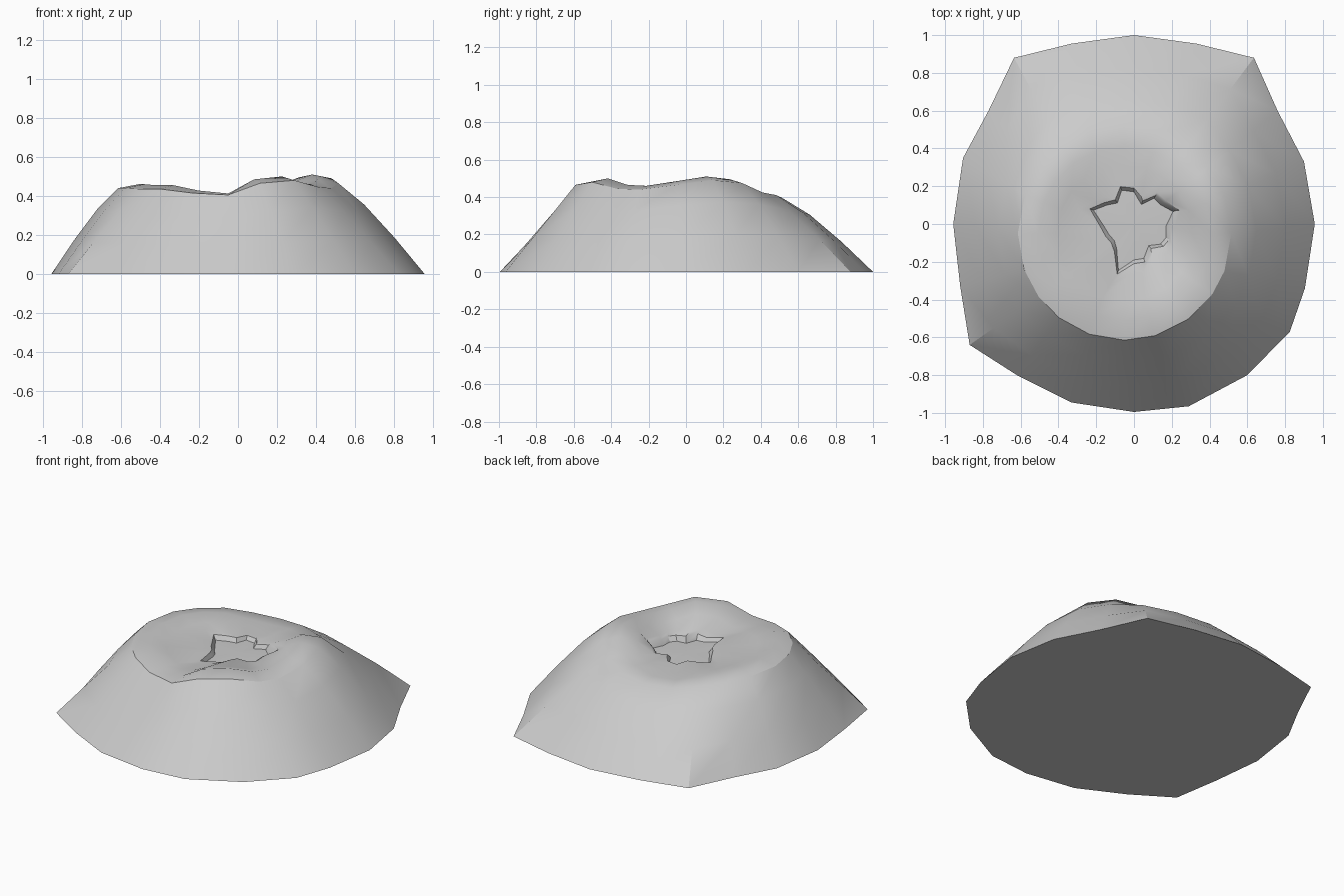
import bpy, bmesh, math
from mathutils import Vector

if "Cube" in bpy.data.objects:
    bpy.data.objects.remove(bpy.data.objects["Cube"])

# Per spoke: foot x, foot y, rim height, jagged vent radius
SPOKES = [
    (.957, 0, .465, .19), (.90, .33, .49, .24), (.76, .60, .475, .20), (.635, .88, .425, .20),
    (.33, .955, .41, .14), (0, 1.0, .395, .20), (-.33, .955, .40, .22), (-.635, .88, .42, .17),
    (-.77, .60, .43, .20), (-.905, .35, .44, .25), (-.957, 0, .44, .18), (-.92, -.33, .44, .16),
    (-.87, -.64, .435, .15), (-.62, -.80, .435, .17), (-.33, -.945, .415, .27), (0, -.995, .405, .20),
    (.29, -.965, .465, .20), (.60, -.80, .48, .15), (.825, -.57, .445, .19), (.905, -.34, .44, .20),
]
CENTRE = Vector((-.05, -.05, 0))
VENT = Vector((0, -.01, 0))


def make_object(name, bm):
    bmesh.ops.recalc_face_normals(bm, faces=bm.faces)
    mesh = bpy.data.meshes.new(name)
    bm.to_mesh(mesh)
    bm.free()
    ob = bpy.data.objects.new(name, mesh)
    bpy.context.collection.objects.link(ob)
    bpy.context.view_layer.objects.active = ob
    ob.select_set(True)
    bpy.ops.object.shade_smooth_by_angle(angle=math.radians(30))
    ob.select_set(False)
    return ob


def spoke_points(x, y, h, vent):
    """Profile of one spoke from the foot, over the rim, into the vent."""
    foot = Vector((x, y, 0))
    d = foot.normalized()

    def at(r, z, c=CENTRE):
        return c + d * r + Vector((0, 0, z))
    rim = at(.565, h)
    # Sides bulge outwards, but the front face is nearly straight
    bulge = .03 * min(1, max(0, 1 + d.y * 1.1))
    low = foot.lerp(rim, .35) + Vector((0, 0, bulge * .8))
    mid = foot.lerp(rim, .7) + Vector((0, 0, bulge))
    return [foot, low, mid, rim,
            at(.46, h + min(.02, (h - .39) * .5)),
            at(.36, h * .75 + .105),
            at(vent + .04, h * .4 + .243, CENTRE.lerp(VENT, .6)),
            at(vent, h * .2 + .322, VENT), at(vent - .02, .38, VENT)]


# Mountain shell with sloping sides, uneven rim and shallow bowl
bm = bmesh.new()
cols = [[bm.verts.new(p) for p in spoke_points(*s)] for s in SPOKES]
pairs = list(zip(cols, cols[1:] + cols[:1]))
for a, b in pairs:
    for i in range(len(a) - 1):
        bm.faces.new((a[i], b[i], b[i + 1], a[i + 1]))
bm.faces.new([c[0] for c in reversed(cols)])
# Vent floor
hub = bm.verts.new((0, 0, .385))
for a, b in pairs:
    bm.faces.new((a[-1], b[-1], hub))
make_object("crater_mountain", bm)
